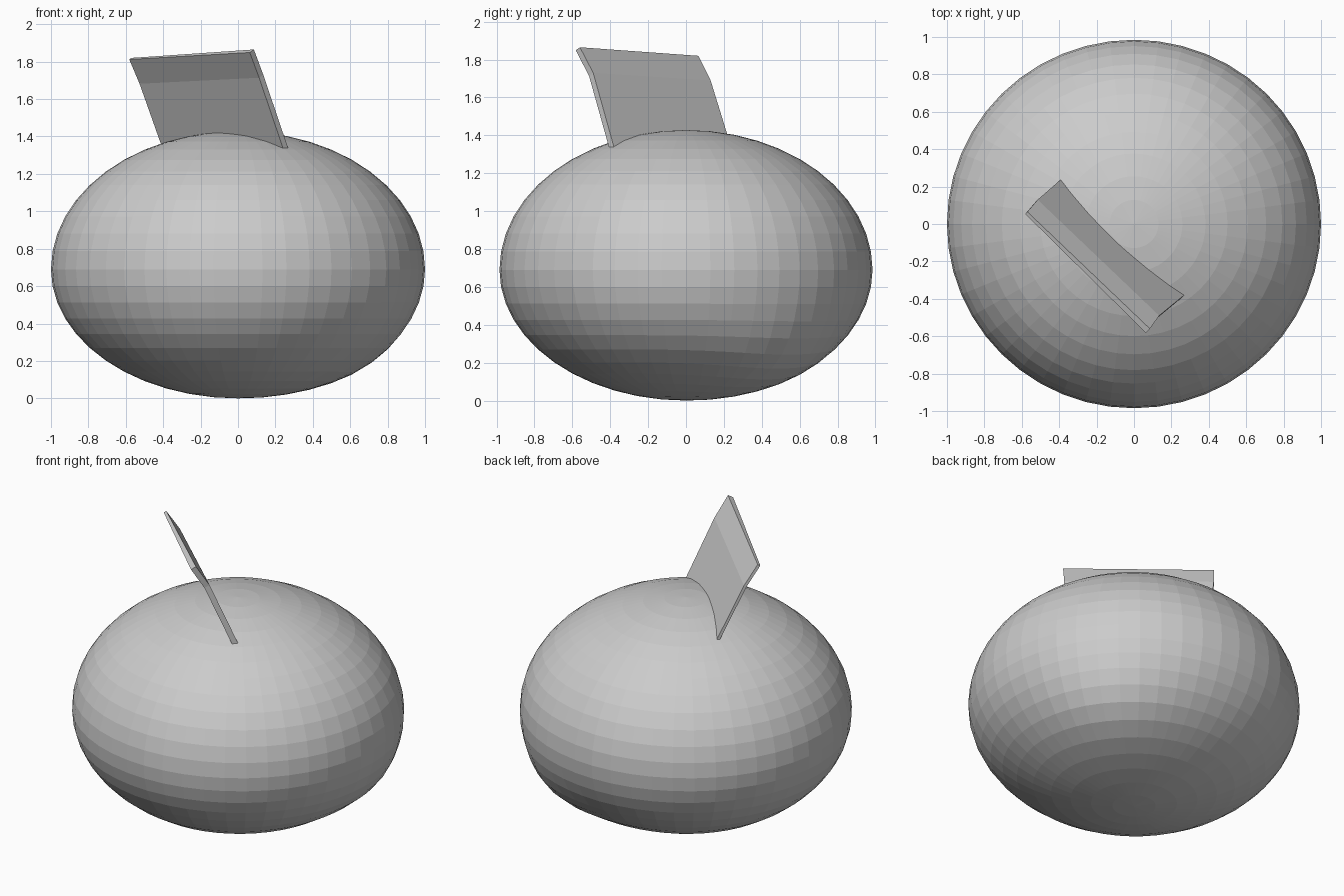
import bpy, bmesh, math
from mathutils import Vector

if "Cube" in bpy.data.objects:
    bpy.data.objects.remove(bpy.data.objects["Cube"])


def add_object(name, bm):
    mesh = bpy.data.meshes.new(name)
    bmesh.ops.recalc_face_normals(bm, faces=bm.faces)
    bm.to_mesh(mesh)
    bm.free()
    obj = bpy.data.objects.new(name, mesh)
    bpy.context.collection.objects.link(obj)
    return obj


# Squashed round body with a soft bulge low on the back right
EQUATOR, UPPER, LOWER = 0.69, 0.738, 0.69
bulge_dir = Vector((0.56, 0.48, -0.68)).normalized()
bm = bmesh.new()
bmesh.ops.create_uvsphere(bm, u_segments=48, v_segments=24, radius=1)
for v in bm.verts:
    d = v.co.normalized()
    angle = d.angle(bulge_dir)
    r = 1 + 0.07 * math.exp(-(angle / 0.38) ** 2)
    height = UPPER if d.z > 0 else LOWER
    v.co = Vector((d.x * r, d.y * 0.985 * r, EQUATOR + d.z * height * r))
    v.co.z = max(v.co.z, 0)
add_object("body", bm)

# Leaning bent blade: inner edge points at its two ends, bottom to top
front_end = [(0.335, -0.325, 1.14), (0.135, -0.49, 1.73), (0.085, -0.56, 1.865)]
back_end = [(-0.32, 0.30, 1.14), (-0.515, 0.13, 1.69), (-0.57, 0.065, 1.82)]
outward = Vector((-0.63, -0.63, -0.46)).normalized()


def end_loop(bm, points, thickness):
    inner = [Vector(p) for p in points]
    outer = [p + outward * thickness for p in reversed(inner)]
    return [bm.verts.new(p) for p in inner + outer]


bm = bmesh.new()
a = end_loop(bm, front_end, 0.035)
b = end_loop(bm, back_end, 0.018)
n = len(a)
for i in range(n):
    j = (i + 1) % n
    bm.faces.new((a[i], a[j], b[j], b[i]))
for loop in (a, b):
    bm.faces.new((loop[0], loop[1], loop[4], loop[5]))
    bm.faces.new((loop[1], loop[2], loop[3], loop[4]))
add_object("blade", bm)
